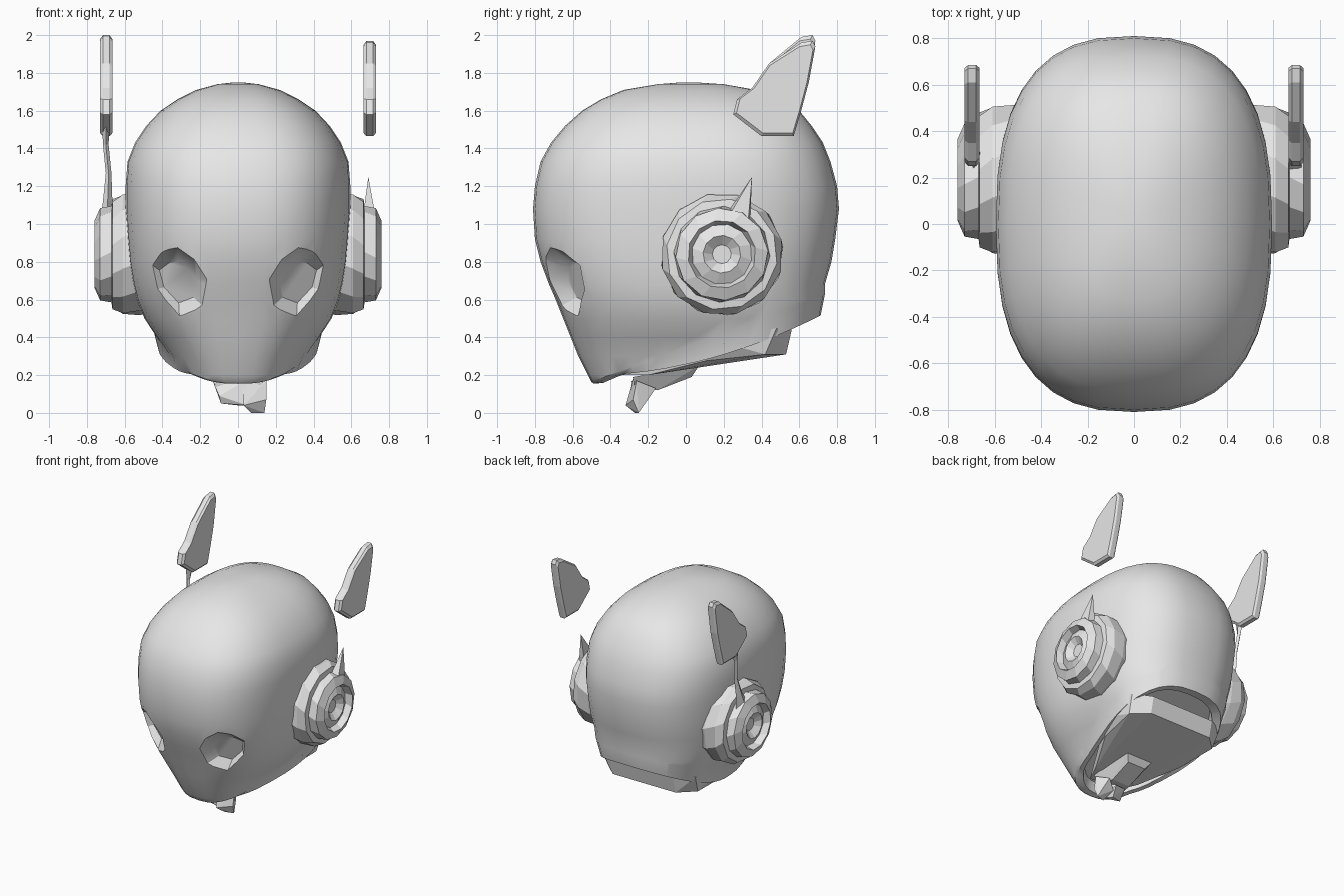
import bpy, bmesh, math
from mathutils import Vector

cube = bpy.data.objects.get("Cube")
if cube:
    bpy.data.objects.remove(cube, do_unlink=True)

grey = bpy.data.materials.new("plain grey")
grey.use_nodes = True
grey.diffuse_color = (0.8, 0.8, 0.8, 1)
grey.node_tree.nodes["Principled BSDF"].inputs["Base Color"].default_value = (0.8, 0.8, 0.8, 1)


def finish(bm, name):
    bmesh.ops.recalc_face_normals(bm, faces=bm.faces[:])
    mesh = bpy.data.meshes.new(name)
    bm.to_mesh(mesh)
    bm.free()
    mesh.materials.append(grey)
    ob = bpy.data.objects.new(name, mesh)
    bpy.context.collection.objects.link(ob)
    return ob


def loft(rings):
    """Closed solid through rings of equal point count."""
    bm = bmesh.new()
    rows = [[bm.verts.new(p) for p in ring] for ring in rings]
    n = len(rows[0])
    for a, b in zip(rows, rows[1:]):
        for i in range(n):
            j = (i + 1) % n
            bm.faces.new((a[i], a[j], b[j], b[i]))
    bm.faces.new(rows[0][::-1])
    bm.faces.new(rows[-1])
    return bm


def hull(name, points, mirrored=False):
    bm = bmesh.new()
    for x, y, z in points:
        bm.verts.new((x, y, z))
        if mirrored:
            bm.verts.new((-x, y, z))
    res = bmesh.ops.convex_hull(bm, input=bm.verts[:])
    junk = {v for v in res["geom_interior"] if isinstance(v, bmesh.types.BMVert)}
    bmesh.ops.delete(bm, geom=list(junk), context='VERTS')
    return finish(bm, name)


# Head shell: rounded slices given as height, half width, front y, back y
SLICES = [
    (0.10, 0.26, -0.47, 0.70), (0.20, 0.32, -0.52, 0.70), (0.30, 0.36, -0.57, 0.70),
    (0.40, 0.43, -0.61, 0.71), (0.50, 0.495, -0.65, 0.72), (0.60, 0.535, -0.69, 0.735),
    (0.68, 0.555, -0.725, 0.735), (0.80, 0.575, -0.77, 0.77), (0.92, 0.585, -0.80, 0.79),
    (1.08, 0.595, -0.81, 0.81), (1.20, 0.595, -0.80, 0.80), (1.33, 0.585, -0.77, 0.765),
    (1.43, 0.545, -0.715, 0.725), (1.52, 0.485, -0.64, 0.665), (1.60, 0.41, -0.55, 0.60),
    (1.66, 0.32, -0.45, 0.50), (1.71, 0.22, -0.33, 0.37), (1.74, 0.11, -0.15, 0.20),
    (1.748, 0.04, -0.05, 0.08)]
SEG, POWER = 36, 2.6


def slice_ring(z, w, front, back):
    mid, half = (front + back) / 2, (back - front) / 2
    ring = []
    for i in range(SEG):
        a = math.tau * i / SEG
        c, s = math.cos(a), math.sin(a)
        ring.append((math.copysign(abs(c) ** (2 / POWER), c) * w,
                     mid + math.copysign(abs(s) ** (2 / POWER), s) * half, z))
    return ring


def rim_z(y):
    return 0.165 + 0.373 * (y + 0.5)


bm = loft([slice_ring(*s) for s in SLICES])
bmesh.ops.bisect_plane(bm, geom=bm.verts[:] + bm.edges[:] + bm.faces[:],
                       plane_co=(0, -0.5, 0.165), plane_no=(0, -0.373, 1), clear_inner=True)


def extend_rim(move):
    edges = [e for e in bm.edges if e.is_boundary]
    res = bmesh.ops.extrude_edge_only(bm, edges=edges)
    for v in [g for g in res["geom"] if isinstance(g, bmesh.types.BMVert)]:
        v.co = move(v.co)


def lip(p):
    t = max(p.y + 0.43, 0)
    return Vector((p.x * 0.93, p.y * 0.97, min(rim_z(p.y) - 0.01, 0.2 + 0.05 * t + 0.19 * t * t)))


# Lower lip, its thickness, and the recess behind it
extend_rim(lip)
extend_rim(lambda p: Vector((p.x * 0.9, p.y * 0.9, p.z + 0.005)))
extend_rim(lambda p: Vector((p.x * 0.97, p.y * 0.97, p.z + 0.08)))
bmesh.ops.holes_fill(bm, edges=[e for e in bm.edges if e.is_boundary], sides=0)
head = finish(bm, "head_shell")

# Eye sockets: octagonal hollows following the face
EYE = [(0.48, 0.80), (0.40, 0.86), (0.32, 0.875), (0.235, 0.815),
       (0.15, 0.71), (0.18, 0.56), (0.31, 0.51), (0.44, 0.65)]


def face_y(x, z):
    return -0.64 + 0.6 * (x - 0.32) - 0.4 * (z - 0.69)


for side in (1, -1):
    front = [(side * x, -1, z) for x, z in EYE]
    skin = [(side * x, face_y(x, z), z) for x, z in EYE]
    inner = []
    for x, z in EYE:
        x, z = 0.32 + (x - 0.32) * 0.6, 0.69 + (z - 0.69) * 0.6
        inner.append((side * x, face_y(x, z) + 0.08, z))
    cutter = finish(loft([front, skin, inner]), "eye_cutter")
    cutter.hide_render = True
    mod = head.modifiers.new("eye_socket", 'BOOLEAN')
    mod.operation, mod.solver, mod.object = 'DIFFERENCE', 'EXACT', cutter
    bpy.context.view_layer.objects.active = head
    bpy.ops.object.modifier_apply(modifier=mod.name)
    bpy.data.objects.remove(cutter, do_unlink=True)

bpy.ops.object.select_all(action='DESELECT')
head.select_set(True)
bpy.context.view_layer.objects.active = head
bpy.ops.object.shade_smooth_by_angle(angle=math.radians(32))

# Side discs: stepped, faceted profile as distance from centre, radius
DISC = [(0.42, 0.30), (0.52, 0.325), (0.61, 0.325), (0.665, 0.295), (0.67, 0.255),
        (0.73, 0.245), (0.76, 0.18), (0.71, 0.16), (0.74, 0.10), (0.70, 0.05)]
# Ear blades: outline in the side plane
EAR = [(0.25, 1.58), (0.27, 1.66), (0.35, 1.72), (0.44, 1.85), (0.61, 1.99), (0.67, 2.0),
       (0.685, 1.97), (0.65, 1.75), (0.61, 1.6), (0.57, 1.465), (0.40, 1.465)]

for side, label in ((1, "left"), (-1, "right")):
    rings = []
    for k, (x, r) in enumerate(DISC):
        n, turn = 12, 0.12 * k
        rings.append([(side * x, 0.19 + r * math.cos(math.tau * i / n + turn),
                       0.84 + r * math.sin(math.tau * i / n + turn)) for i in range(n)])
    finish(loft(rings), label + "_side_disc")

    drop = 0.03 if side > 0 else 0
    blade = []
    for x, grow in ((0.665, 0.93), (0.68, 1), (0.715, 1), (0.73, 0.93)):
        blade.append([(side * x, 0.5 + (y - 0.5) * grow,
                       1.7 + (z - 1.7) * grow - (drop if z > 1.9 else 0)) for y, z in EAR])
    finish(loft(blade), label + "_ear")

# Broken stem on one side, full stem on the other
hull("left_stem_stub", [(0.69, 0.35, 1.25), (0.66, 0.2, 1.03), (0.73, 0.22, 1.03),
                        (0.66, 0.34, 1.02), (0.72, 0.33, 1.02), (0.69, 0.3, 1.1)])


def stem_ring(y, z, deep, wide, x=-0.69):
    return [(x - wide, y, z), (x, y - deep, z), (x + wide, y, z), (x, y + deep, z)]


finish(loft([stem_ring(0.27, 1.0, 0.08, 0.04), stem_ring(0.31, 1.12, 0.04, 0.025),
             stem_ring(0.35, 1.27, 0.018, 0.015, -0.685), stem_ring(0.37, 1.42, 0.018, 0.015, -0.7),
             stem_ring(0.39, 1.56, 0.06, 0.02, -0.7)]), "right_stem")

# Jaw plate under the shell
hull("jaw", [(0.40, 0.42, 0.31), (0.28, 0.53, 0.31), (0.42, 0.48, 0.45), (0.28, 0.56, 0.44),
             (0.43, 0.2, 0.37), (0.36, 0.1, 0.275), (0.2, -0.2, 0.2), (0.13, -0.35, 0.2),
             (0.3, 0.0, 0.3)], mirrored=True)

# Chin tongue with two hanging lumps
hull("chin_tongue", [(0.12, 0.07, 0.25), (0.08, 0.03, 0.19), (0.15, -0.28, 0.19),
                     (0.08, -0.15, 0.12), (0.11, -0.27, 0.13)], mirrored=True)
hull("chin_lump_large", [(0.07, -0.27, 0.0), (0.14, -0.25, 0.0), (0.03, -0.32, 0.04),
                         (0.15, -0.28, 0.07), (0.12, -0.2, 0.07), (0.03, -0.2, 0.07),
                         (0.02, -0.28, 0.18), (0.15, -0.26, 0.17), (0.10, -0.16, 0.13)])
hull("chin_lump_small", [(-0.09, -0.27, 0.05), (0.0, -0.24, 0.04), (0.05, -0.3, 0.04),
                         (-0.1, -0.29, 0.09), (-0.13, -0.26, 0.16), (0.04, -0.29, 0.17),
                         (0.02, -0.18, 0.11), (-0.08, -0.2, 0.12)])
